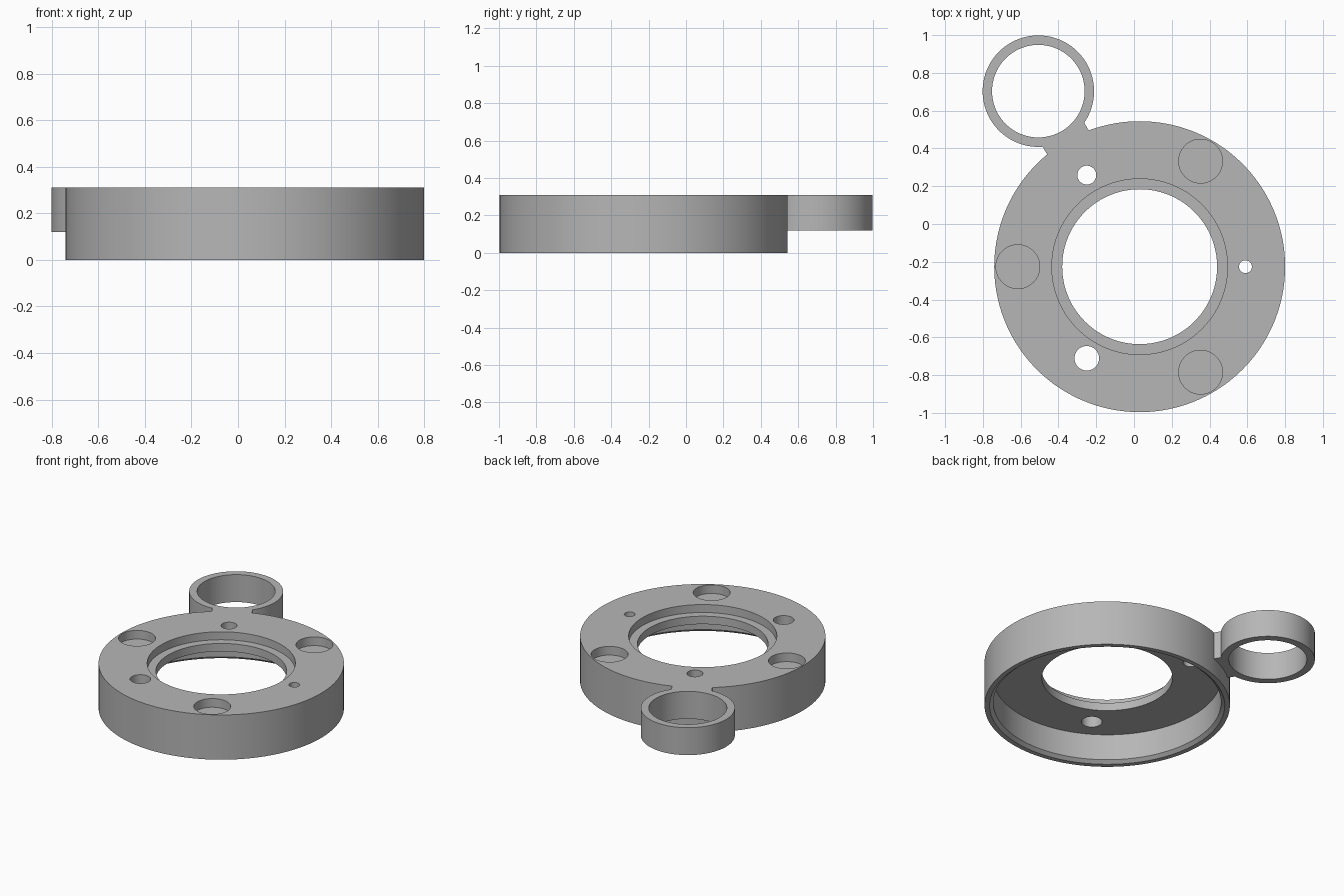
import bpy, bmesh
from math import cos, sin, pi, radians
from mathutils import Vector

if "Cube" in bpy.data.objects:
    bpy.data.objects.remove(bpy.data.objects["Cube"], do_unlink=True)

CENTRE = Vector((0.03, -0.226, 0))
TOP = 0.31          # top face shared by all parts
ARM_BASE = 0.12     # underside of the side ring and its neck
ARM_ANGLE = radians(120)

grey = bpy.data.materials.new("plain grey")
grey.use_nodes = True
colour = (0.47, 0.47, 0.47, 1)
grey.diffuse_color = colour
grey.node_tree.nodes["Principled BSDF"].inputs["Base Color"].default_value = colour


def polar(radius, angle):
    return CENTRE + Vector((radius * cos(angle), radius * sin(angle), 0))


def lathe(name, profile, centre, steps=128):
    """Closed (radius, height) outline turned about a vertical axis."""
    bm = bmesh.new()
    rings = []
    for i in range(steps):
        a = 2 * pi * i / steps
        rings.append([bm.verts.new((r * cos(a), r * sin(a), z)) for r, z in profile])
    for i in range(steps):
        here, there = rings[i], rings[(i + 1) % steps]
        for j in range(len(profile)):
            k = (j + 1) % len(profile)
            bm.faces.new((here[j], there[j], there[k], here[k]))
    bmesh.ops.recalc_face_normals(bm, faces=bm.faces)
    return finish(name, bm, centre)


def finish(name, bm, location, turn=0):
    mesh = bpy.data.meshes.new(name)
    bm.to_mesh(mesh)
    bm.free()
    mesh.materials.append(grey)
    obj = bpy.data.objects.new(name, mesh)
    obj.location = location
    obj.rotation_euler.z = turn
    bpy.context.collection.objects.link(obj)
    return obj


def cylinder(name, radius, low, high, centre):
    bm = bmesh.new()
    bmesh.ops.create_cone(bm, cap_ends=True, segments=64, radius1=radius,
                          radius2=radius, depth=high - low)
    return finish(name, bm, centre + Vector((0, 0, (low + high) / 2)))


def combine(target, tool, operation):
    """Apply a boolean and discard the tool."""
    tool.hide_render = True
    mod = target.modifiers.new("combine", "BOOLEAN")
    mod.operation, mod.solver, mod.object = operation, "EXACT", tool
    bpy.context.view_layer.objects.active = target
    bpy.ops.object.modifier_apply(modifier=mod.name)
    bpy.data.objects.remove(tool, do_unlink=True)


# Hollow round housing with a stepped opening and a chamfered lower rim
housing = lathe("housing", [
    (0.77, 0), (0.77, TOP), (0.465, TOP), (0.465, 0.255), (0.41, 0.255),
    (0.41, 0.2), (0.715, 0.2), (0.715, 0.02), (0.738, 0)], CENTRE, 160)

# Neck and side ring
bm = bmesh.new()
bmesh.ops.create_cube(bm, size=1)
bmesh.ops.scale(bm, vec=(0.13, 0.254, TOP - ARM_BASE), verts=bm.verts)
neck = finish("neck", bm, polar(0.8, ARM_ANGLE) + Vector((0, 0, (TOP + ARM_BASE) / 2)),
              ARM_ANGLE)
ring_centre = polar(1.073, ARM_ANGLE)
combine(neck, cylinder("ring_bore", 0.27, 0, 1, ring_centre), "DIFFERENCE")
combine(housing, neck, "UNION")
side_ring = lathe("side_ring", [(0.295, ARM_BASE), (0.295, TOP), (0.245, TOP),
                                (0.245, ARM_BASE)], ring_centre)
combine(housing, side_ring, "UNION")

# Three shallow round pockets in the top face
for degrees in (60, 180, 300):
    pocket = cylinder("pocket", 0.116, 0.25, 0.5, polar(0.645, radians(degrees)))
    combine(housing, pocket, "DIFFERENCE")

# Three through holes of different sizes
for degrees, radius in ((0, 0.034), (120, 0.05), (240, 0.065)):
    hole = cylinder("hole", radius, 0.1, 0.5, polar(0.56, radians(degrees)))
    combine(housing, hole, "DIFFERENCE")

bpy.ops.object.select_all(action="DESELECT")
housing.select_set(True)
bpy.context.view_layer.objects.active = housing
bpy.ops.object.shade_smooth_by_angle(angle=radians(25))
